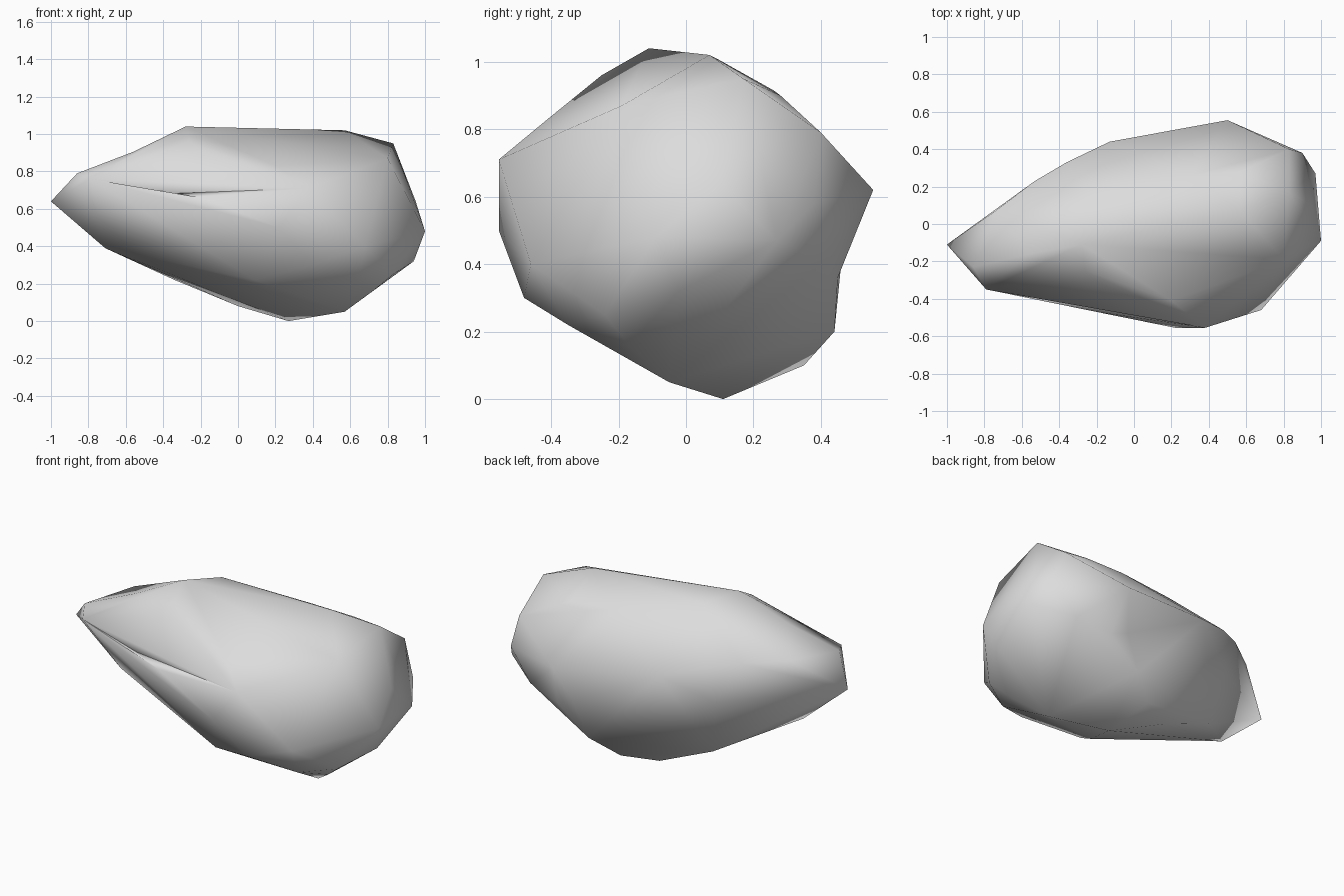
import bpy
import bmesh
from mathutils import Vector

old = bpy.data.objects.get("Cube")
if old:
    bpy.data.objects.remove(old, do_unlink=True)

# One plain stone colour
stone = bpy.data.materials.new("stone_grey")
stone.use_nodes = True
grey = (.72, .72, .72, 1)
stone.diffuse_color = grey
shader = stone.node_tree.nodes["Principled BSDF"]
shader.inputs["Base Color"].default_value = grey

# Worn corners of the stone, grouped by the side they lie on
pointed_end = [
    (-1, -.11, .64), (-.86, -.23, .79), (-.79, -.35, .76),
    (-.74, .07, .81), (-.71, -.1, .39),
]
crest = [
    (-.28, -.11, 1.04), (-.17, .09, 1.01),
    (.57, .07, 1.02), (.83, .17, .95),
]
front_side = [
    (-.2, -.47, .66), (-.26, -.25, .96), (-.2, -.31, .91),
    (-.1, -.28, .29), (.2, -.41, .83), (.22, -.555, .5),
    (.38, -.555, .71), (.4, -.48, .3), (.68, -.46, .4),
]
back_side = [
    (-.53, .23, .8), (-.4, .29, .55), (-.36, .33, .77),
    (-.13, .44, .7), (.3, .26, .915), (.34, .44, .2),
    (.5, .555, .62), (.57, .28, .9), (.54, .45, .36), (.75, .41, .41),
]
underside = [
    (-.34, .23, .22), (0, .25, .08), (.09, -.26, .18), (.09, -.34, .22),
    (.19, .35, .1), (.27, .11, 0), (.57, -.05, .05),
    (.64, -.35, .22), (.72, -.17, .16),
]
blunt_end = [
    (.8, -.19, .87), (.83, -.24, .25), (.83, .4, .79),
    (.9, .38, .58), (.94, -.02, .32), (.97, .27, .47),
    (.95, .1, .64), (1, -.09, .48),
]

# Shallow hollows worn into the sides and the crest
hollows = [(-.4, -.39, .68), (.43, .46, .4), (-.56, -.16, .905)]


def wrap_corners(bm, corners):
    """Stretch a closed skin tightly around the corners of a stone."""
    for corner in corners:
        bm.verts.new(corner)
    bmesh.ops.convex_hull(bm, input=bm.verts)
    # Drop corners that ended up beneath the skin
    buried = [v for v in bm.verts if not v.link_faces]
    bmesh.ops.delete(bm, geom=buried, context='VERTS')


def press_hollow(bm, place):
    """Split the edge nearest to a place and press its middle in."""
    place = Vector(place)

    def distance(edge):
        a, b = edge.verts
        return ((a.co + b.co) / 2 - place).length

    nearest = min(bm.edges, key=distance)
    split = bmesh.ops.subdivide_edges(bm, edges=[nearest], cuts=1)
    for part in split["geom_inner"]:
        if isinstance(part, bmesh.types.BMVert):
            part.co = place


bm = bmesh.new()
wrap_corners(bm, pointed_end + crest + front_side
             + back_side + underside + blunt_end)
for hollow in hollows:
    press_hollow(bm, hollow)
bmesh.ops.triangulate(bm, faces=bm.faces)
bmesh.ops.recalc_face_normals(bm, faces=bm.faces)

mesh = bpy.data.meshes.new("boulder")
bm.to_mesh(mesh)
bm.free()
mesh.materials.append(stone)
boulder = bpy.data.objects.new("boulder", mesh)
bpy.context.collection.objects.link(boulder)

# Smooth the weathered surface, keeping only hard breaks sharp
bpy.context.view_layer.objects.active = boulder
boulder.select_set(True)
bpy.ops.object.shade_smooth_by_angle(angle=1.2)
